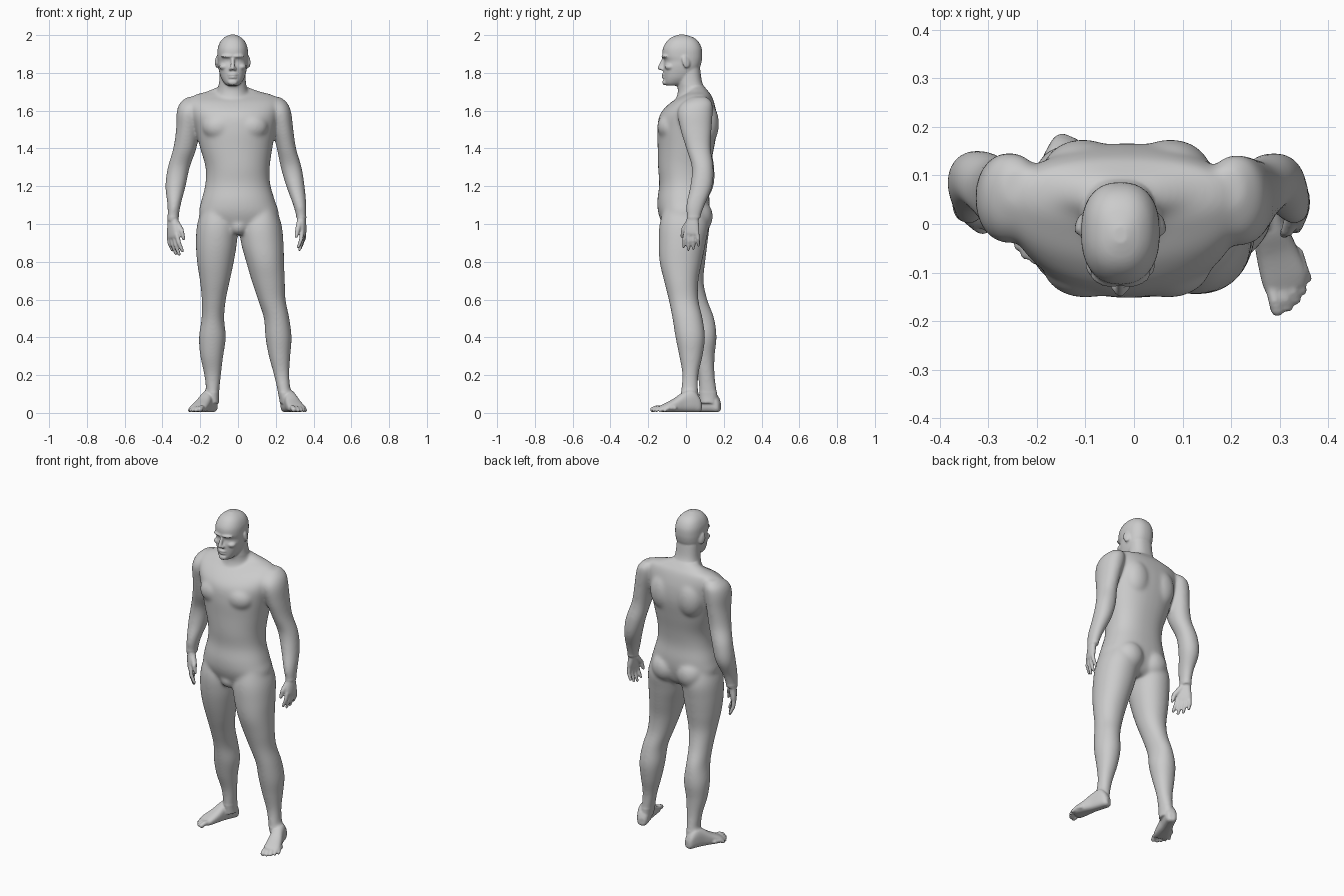
import bpy, bmesh, math
from mathutils import Matrix, Vector

bm = bmesh.new()
HX = -0.028  # head centre line


def loft(rows, mat=Matrix(), pf=2.1, pb=2.4, n=36, sub=6):
    """Stack of rounded sections; each row is (z, x0, x1, y0, y1)."""
    rings = []
    for i in range(len(rows) - 1):
        a, b, c, d = (rows[max(0, min(len(rows) - 1, i + k))] for k in (-1, 0, 1, 2))
        for s in range(sub + (i == len(rows) - 2)):
            t = s / sub
            z, x0, x1, y0, y1 = (
                0.5 * (2 * q + (r - p) * t + (2 * p - 5 * q + 4 * r - u) * t * t
                       + (3 * q - p - 3 * r + u) * t ** 3) for p, q, r, u in zip(a, b, c, d))
            ring = []
            for k in range(n):
                ca, sa = math.cos(k * math.tau / n), math.sin(k * math.tau / n)
                e = 2 / (pb if sa > 0 else pf)
                x = (x0 + x1) / 2 + (x1 - x0) / 2 * math.copysign(abs(ca) ** e, ca)
                y = (y0 + y1) / 2 + (y1 - y0) / 2 * math.copysign(abs(sa) ** e, sa)
                ring.append(bm.verts.new(mat @ Vector((x, y, z))))
            rings.append(ring)
    for r0, r1 in zip(rings, rings[1:]):
        for k in range(n):
            bm.faces.new((r0[k], r0[(k + 1) % n], r1[(k + 1) % n], r1[k]))
    bm.faces.new(rings[0][::-1])
    bm.faces.new(rings[-1])


def blob(pos, size, rot=(0, 0, 0)):
    m = Matrix.Translation(pos)
    for ang, ax in zip(rot, 'XYZ'):
        m = m @ Matrix.Rotation(math.radians(ang), 4, ax)
    bmesh.ops.create_icosphere(bm, subdivisions=3, radius=1,
                               matrix=m @ Matrix.Diagonal((*size, 1)))


def chain(pts, mat=Matrix()):
    """Rounded tapered segments through (x, y, z, radius) points."""
    s = mat.to_scale().x
    pts = [(mat @ Vector(p[:3]), p[3] * s) for p in pts]
    for p, r in pts:
        blob(p, (r, r, r))
    for (p, r), (q, t) in zip(pts, pts[1:]):
        d = q - p
        m = Matrix.Translation((p + q) / 2) @ d.to_track_quat('Z', 'Y').to_matrix().to_4x4()
        bmesh.ops.create_cone(bm, cap_ends=True, segments=16, radius1=r, radius2=t,
                              depth=d.length, matrix=m)


def frame(pos, x, y, z, s=1):
    m = Matrix((x, y, z)).transposed().to_4x4() @ Matrix.Scale(s, 4)
    m.translation = pos
    return m


# torso
loft([(0.95, -0.07, 0.09, -0.08, 0.07), (0.98, -0.15, 0.17, -0.115, 0.10),
      (1.05, -0.205, 0.215, -0.145, 0.12), (1.12, -0.195, 0.197, -0.152, 0.125),
      (1.21, -0.173, 0.171, -0.142, 0.118), (1.30, -0.172, 0.168, -0.148, 0.128),
      (1.40, -0.20, 0.182, -0.15, 0.148), (1.50, -0.225, 0.20, -0.152, 0.165),
      (1.58, -0.25, 0.215, -0.138, 0.163), (1.64, -0.265, 0.222, -0.085, 0.15),
      (1.68, -0.235, 0.19, -0.02, 0.135), (1.70, -0.17, 0.12, 0.01, 0.12),
      (1.725, -0.11, 0.05, 0.02, 0.10)])
for s in (-1, 1):
    blob((-0.015 + s * 0.085, -0.085, 1.515), (0.09, 0.068, 0.075))         # chest
    blob((-0.015 + s * 0.09, 0.105, 1.53), (0.085, 0.07, 0.12))             # shoulder blade
    blob((0.005 + s * 0.085, 0.055, 1.04), (0.09, 0.088, 0.095))            # buttock
blob((0.003, -0.09, 0.99), (0.05, 0.045, 0.05))

# neck
loft([(1.62, -0.13, 0.08, -0.07, 0.13), (1.69, -0.115, 0.055, -0.045, 0.115),
      (1.75, -0.10, 0.042, -0.045, 0.086), (1.83, -0.097, 0.037, -0.05, 0.074)])

# head
loft([(z, HX - w, HX + w, y0, y1) for z, w, y0, y1 in (
    (1.732, 0.028, -0.10, -0.04), (1.745, 0.044, -0.114, 0.0), (1.77, 0.06, -0.117, 0.035),
    (1.80, 0.07, -0.119, 0.06), (1.835, 0.077, -0.119, 0.076), (1.862, 0.079, -0.114, 0.083),
    (1.89, 0.081, -0.124, 0.086), (1.93, 0.079, -0.122, 0.083), (1.965, 0.066, -0.103, 0.066),
    (1.988, 0.044, -0.077, 0.038), (2.002, 0.015, -0.04, -0.005))], pf=2.3)
chain([(HX, -0.12, 1.872, 0.009), (HX, -0.138, 1.826, 0.012)])                  # nose
blob((HX, -0.112, 1.75), (0.026, 0.014, 0.016))                                 # chin
blob((HX, -0.118, 1.791), (0.025, 0.011, 0.006))                                # upper lip
blob((HX, -0.117, 1.776), (0.022, 0.011, 0.007))                                # lower lip
for s in (-1, 1):
    blob((HX + s * 0.03, -0.112, 1.888), (0.034, 0.017, 0.009), (0, 0, s * 18))  # brow
    blob((HX + s * 0.045, -0.085, 1.832), (0.027, 0.028, 0.018))                # cheek
    blob((HX + s * 0.013, -0.128, 1.821), (0.009, 0.011, 0.008))                # nostril
    blob((HX + s * 0.083, 0.0, 1.858), (0.009, 0.022, 0.034), (15, 0, s * 20))  # ear

# right-side leg (+x, forward) and left-side leg (-x, set back)
loft([(0.05, 0.222, 0.285, -0.02, 0.07), (0.10, 0.213, 0.28, -0.028, 0.066),
      (0.20, 0.19, 0.272, -0.02, 0.066), (0.30, 0.163, 0.277, -0.036, 0.088),
      (0.40, 0.145, 0.284, -0.056, 0.101), (0.50, 0.137, 0.272, -0.072, 0.088),
      (0.60, 0.105, 0.252, -0.092, 0.066), (0.70, 0.072, 0.248, -0.117, 0.066),
      (0.80, 0.043, 0.244, -0.14, 0.085), (0.90, 0.016, 0.241, -0.145, 0.105),
      (1.0, 0.01, 0.23, -0.14, 0.12), (1.10, 0.06, 0.195, -0.11, 0.09)], pb=2.1)
loft([(0.05, -0.165, -0.10, 0.075, 0.165), (0.10, -0.167, -0.10, 0.07, 0.165),
      (0.20, -0.179, -0.09, 0.062, 0.152), (0.30, -0.20, -0.078, 0.032, 0.152),
      (0.40, -0.207, -0.064, 0.008, 0.162), (0.50, -0.193, -0.073, -0.012, 0.15),
      (0.60, -0.192, -0.064, -0.045, 0.113), (0.70, -0.202, -0.043, -0.08, 0.093),
      (0.80, -0.217, -0.022, -0.11, 0.102), (0.90, -0.223, -0.006, -0.13, 0.114),
      (1.0, -0.216, -0.005, -0.135, 0.122), (1.10, -0.185, -0.05, -0.11, 0.09)], pb=2.1)

# arms
loft([(1.03, 0.31, 0.362, 0.005, 0.075), (1.10, 0.292, 0.362, 0.0, 0.10),
      (1.20, 0.255, 0.353, 0.022, 0.14), (1.30, 0.226, 0.337, 0.03, 0.146),
      (1.40, 0.205, 0.308, 0.0, 0.132), (1.50, 0.18, 0.293, -0.03, 0.136),
      (1.59, 0.15, 0.282, -0.045, 0.142), (1.64, 0.15, 0.262, -0.02, 0.14),
      (1.672, 0.16, 0.225, 0.03, 0.115)], pb=2.1)
loft([(1.02, -0.374, -0.316, 0.005, 0.075), (1.10, -0.374, -0.303, 0.0, 0.10),
      (1.20, -0.385, -0.277, 0.024, 0.146), (1.30, -0.372, -0.255, 0.03, 0.15),
      (1.40, -0.343, -0.22, 0.0, 0.135), (1.50, -0.328, -0.205, -0.025, 0.14),
      (1.59, -0.325, -0.19, -0.04, 0.147), (1.64, -0.308, -0.19, -0.015, 0.142),
      (1.672, -0.27, -0.20, 0.035, 0.115)], pb=2.1)

# hands: local x to the thumb, y to the palm, z to the fingertips
for side, pos, down, thumb, size in (
        (1, (0.338, 0.038, 1.04), (0.08, -0.1, -1), (-0.2, -1, 0), 1.0),
        (-1, (-0.347, 0.038, 1.03), (0.03, -0.15, -1), (0.6, -0.8, 0), 1.1)):
    d = Vector(down).normalized()
    w = Vector(thumb)
    w = (w - d * w.dot(d)).normalized()
    m = frame(pos, w, side * d.cross(w), d, size)
    loft([(-0.02, -0.026, 0.026, -0.02, 0.02), (0.02, -0.031, 0.034, -0.02, 0.02),
          (0.06, -0.039, 0.04, -0.018, 0.018), (0.09, -0.04, 0.04, -0.014, 0.014),
          (0.10, -0.034, 0.035, -0.009, 0.009)], m)
    for i, tip in enumerate((0.163, 0.176, 0.168, 0.148)):
        x = 0.031 - 0.0205 * i
        chain([(x, 0, 0.085, 0.0115), (x * 1.2, 0.006, 0.085 + (tip - 0.085) * 0.5, 0.0105),
               (x * 1.3, 0.024, tip, 0.008)], m)
    chain([(0.018, 0.008, 0.025, 0.017), (0.048, 0.018, 0.07, 0.0135),
           (0.054, 0.028, 0.108, 0.0095)], m)

# feet: local x to the big toe, y up, z to the toes
for s, pos, ang in ((1, (0.25, 0.08, 0.004), 17), (-1, (-0.13, 0.18, 0.004), 23)):
    a = math.radians(ang)
    m = frame(pos, (-s * math.cos(a), -math.sin(a), 0), (0, 0, 1),
              (s * math.sin(a), -math.cos(a), 0))
    loft([(0.0, -0.018, 0.018, 0.008, 0.05), (0.015, -0.031, 0.031, 0, 0.085),
          (0.05, -0.036, 0.036, 0, 0.12), (0.10, -0.038, 0.036, 0, 0.105),
          (0.15, -0.045, 0.042, 0, 0.072), (0.20, -0.049, 0.046, 0, 0.046),
          (0.225, -0.04, 0.043, 0.003, 0.032)], m, pf=3)
    for x, tip, r in ((0.031, 0.258, 0.014), (0.009, 0.26, 0.0105), (-0.011, 0.25, 0.01),
                      (-0.029, 0.236, 0.0095), (-0.045, 0.215, 0.0095)):
        chain([(x * 0.9, 0.022, tip - 0.055, 0.014), (x, 0.022, tip - 0.02, r),
               (x * 1.04, r, tip, r)], m)

# fuse all parts into one skin
bmesh.ops.recalc_face_normals(bm, faces=bm.faces)
mesh = bpy.data.meshes.new("body")
bm.to_mesh(mesh)
bm.free()
body = bpy.data.objects.new("body", mesh)
bpy.context.collection.objects.link(body)
bpy.context.view_layer.objects.active = body
body.select_set(True)
rm = body.modifiers.new("fuse", 'REMESH')
rm.mode, rm.voxel_size = 'VOXEL', 0.0055
sm = body.modifiers.new("soften", 'SMOOTH')
sm.factor, sm.iterations = 0.5, 3
for name in ("fuse", "soften"):
    bpy.ops.object.modifier_apply(modifier=name)

# soften the muscle joins, leaving face, hands and feet crisp
bm = bmesh.new()
bm.from_mesh(body.data)
soft = [v for v in bm.verts if 0.11 < v.co.z < 1.73 and not (v.co.z < 1.04 and abs(v.co.x) > 0.288)]
for _ in range(25):
    bmesh.ops.smooth_vert(bm, verts=soft, factor=0.5, use_axis_x=True, use_axis_y=True, use_axis_z=True)
bm.to_mesh(body.data)
bm.free()
bpy.ops.object.shade_smooth()
